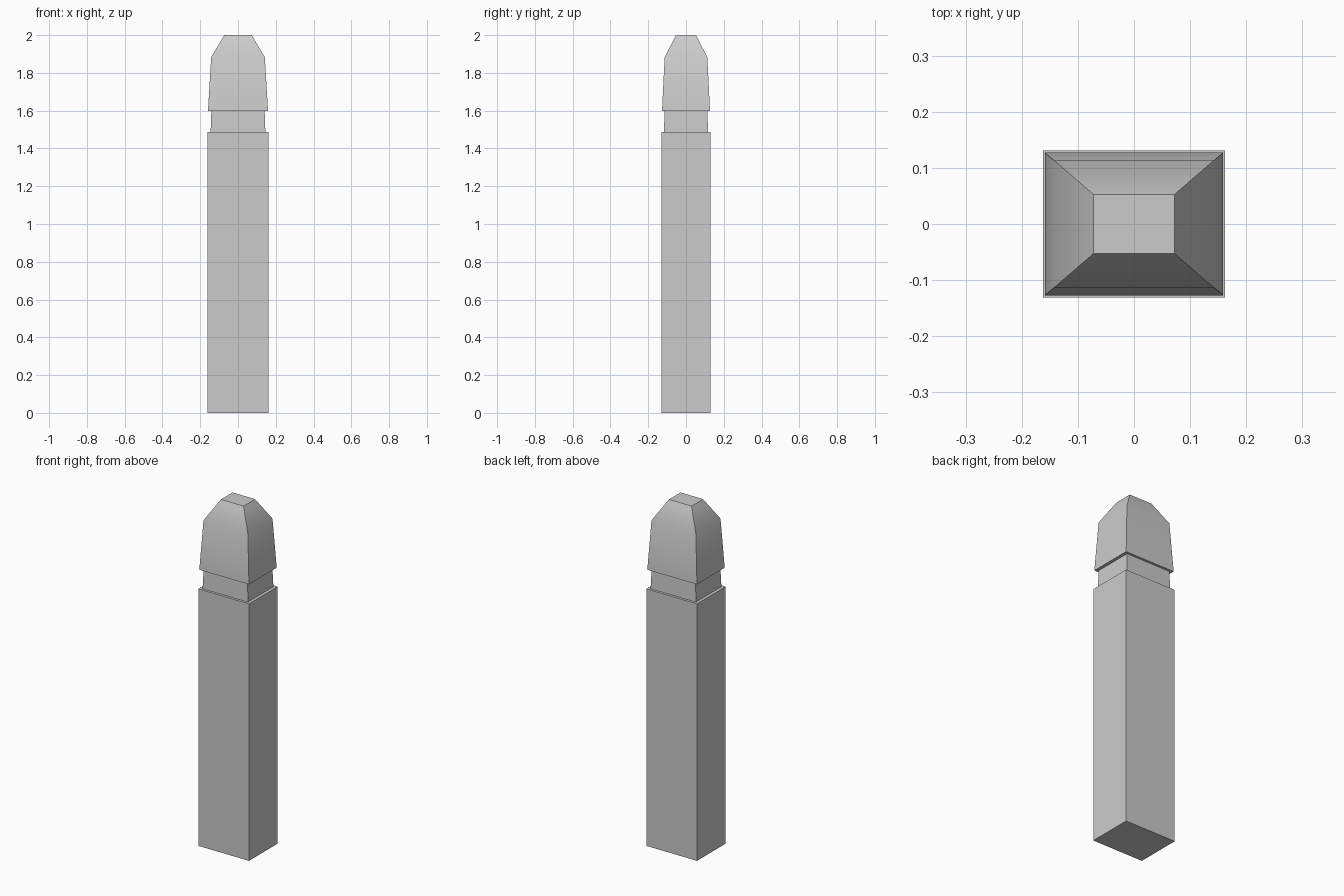
import bpy, bmesh, math

if "Cube" in bpy.data.objects:
    bpy.data.objects.remove(bpy.data.objects["Cube"])


def loft(name, rings, capped=True):
    """Stack rectangular rings (half_x, half_y, z) and skin them."""
    bm = bmesh.new()
    loops = []
    for hx, hy, z in rings:
        corners = [(-1, -1), (1, -1), (1, 1), (-1, 1)]
        loops.append([bm.verts.new((sx * hx, sy * hy, z)) for sx, sy in corners])
    for low, high in zip(loops, loops[1:]):
        for i in range(4):
            j = (i + 1) % 4
            bm.faces.new((low[i], low[j], high[j], high[i]))
    if capped:
        bm.faces.new(loops[0][::-1])
        bm.faces.new(loops[-1])
    mesh = bpy.data.meshes.new(name)
    bm.to_mesh(mesh)
    bm.free()
    obj = bpy.data.objects.new(name, mesh)
    bpy.context.collection.objects.link(obj)
    return obj


# Straight shaft
loft("post_shaft", [(0.1625, 0.131, 0), (0.1625, 0.131, 1.488)])

# Recessed neck, open where it meets the shaft and cap
loft("post_neck", [(0.145, 0.117, 1.488), (0.141, 0.113, 1.598)], capped=False)

# Tapered cap with a chamfered, flat top; soft shading across the chamfer
cap = loft("post_cap", [(0.159, 0.127, 1.598), (0.142, 0.113, 1.883),
                        (0.0725, 0.053, 2.0)])
bpy.context.view_layer.objects.active = cap
cap.select_set(True)
bpy.ops.object.shade_smooth_by_angle(angle=math.radians(30))
